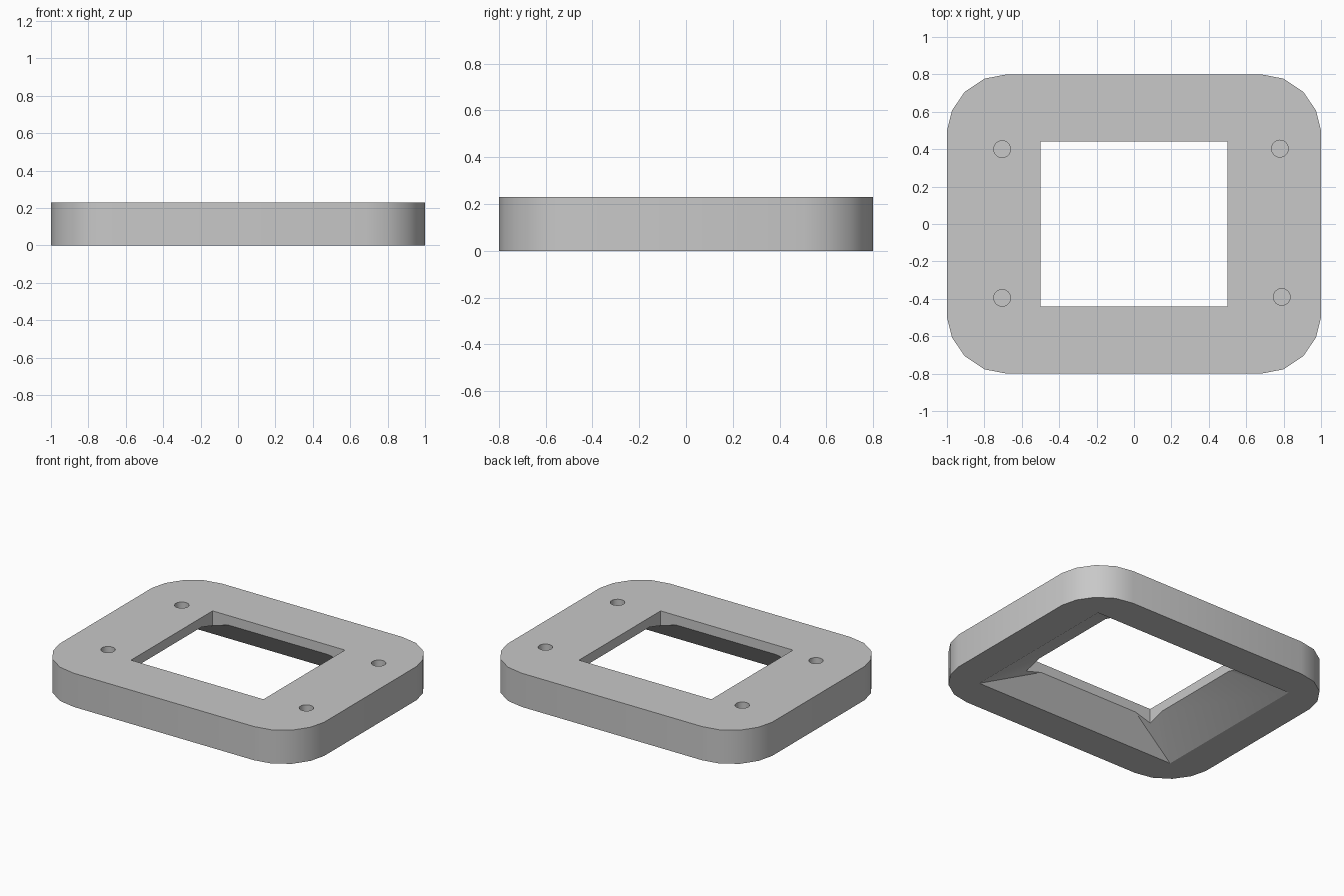
import bpy, bmesh, math

if "Cube" in bpy.data.objects:
    bpy.data.objects.remove(bpy.data.objects["Cube"])

HEIGHT = 0.23
grey = bpy.data.materials.new("light_grey")
grey.diffuse_color = (0.58, 0.58, 0.58, 1)
grey.use_nodes = True
grey.node_tree.nodes["Principled BSDF"].inputs["Base Color"].default_value = grey.diffuse_color


def new_object(name, bm):
    bmesh.ops.recalc_face_normals(bm, faces=bm.faces[:])
    mesh = bpy.data.meshes.new(name)
    bm.to_mesh(mesh)
    bm.free()
    mesh.materials.append(grey)
    obj = bpy.data.objects.new(name, mesh)
    bpy.context.collection.objects.link(obj)
    return obj


def around(corner):
    """Repeat the points of one corner in all quadrants, counter-clockwise."""
    pts = []
    for sx, sy in ((1, 1), (-1, 1), (-1, -1), (1, -1)):
        quad = [(sx * p[0], sy * p[1], p[2]) for p in corner]
        pts += quad if sx * sy > 0 else quad[::-1]
    return pts


# Plate with rounded corners
bm = bmesh.new()
corner = [(1, 0.5, 0), (0.973, 0.607, 0), (0.905, 0.707, 0),
          (0.8, 0.777, 0), (0.68, 0.8, 0)]
base = bm.faces.new([bm.verts.new(p) for p in around(corner)])
side = bmesh.ops.extrude_face_region(bm, geom=[base])["geom"]
bmesh.ops.translate(bm, vec=(0, 0, HEIGHT),
                    verts=[v for v in side if isinstance(v, bmesh.types.BMVert)])
plate = new_object("frame_plate", bm)

# Window cutter: straight opening above, cavity flaring out to the underside
bm = bmesh.new()


def ring(pts):
    return [bm.verts.new(p) for p in around(pts)]


low = ring([(0.77, 0.57, -0.1)])
rim = ring([(0.77, 0.57, 0)])
mid = ring([(0.5, 0.32, 0.165), (0.5, 0.44, 0.13), (0.38, 0.44, 0.165)])
top = ring([(0.5, 0.44, 0.4)])
bm.faces.new(low)
bm.faces.new(top)
for i in range(4):
    j = (i + 1) % 4
    a, b, c = mid[3 * i:3 * i + 3]
    d, e = mid[3 * j], mid[3 * j + 1]
    bm.faces.new((low[i], low[j], rim[j], rim[i]))
    bm.faces.new((rim[i], rim[j], d, c))          # sloped side
    bm.faces.new((rim[i], b, a))                  # corner fan
    bm.faces.new((rim[i], c, b))
    bm.faces.new((b, c, d, e, top[j], top[i]))    # straight wall
cutters = [new_object("window_cutter", bm)]

# Blind screw holes
for x, y in ((-0.705, 0.4), (-0.705, -0.395), (0.78, 0.403), (0.79, -0.39)):
    bm = bmesh.new()
    bmesh.ops.create_cone(bm, cap_ends=True, segments=24, radius1=0.045,
                          radius2=0.045, depth=0.2)
    bmesh.ops.translate(bm, vec=(x, y, HEIGHT), verts=bm.verts[:])
    cutters.append(new_object("screw_hole_cutter", bm))

# Cut the plate, then smooth the rounded corners
bpy.context.view_layer.objects.active = plate
plate.select_set(True)
for cutter in cutters:
    cutter.hide_render = True
    cutter.select_set(False)
    mod = plate.modifiers.new("cut", "BOOLEAN")
    mod.operation = "DIFFERENCE"
    mod.solver = "EXACT"
    mod.object = cutter
    bpy.ops.object.modifier_apply(modifier=mod.name)
    bpy.data.objects.remove(cutter)
bpy.ops.object.shade_smooth_by_angle(angle=math.radians(30))
